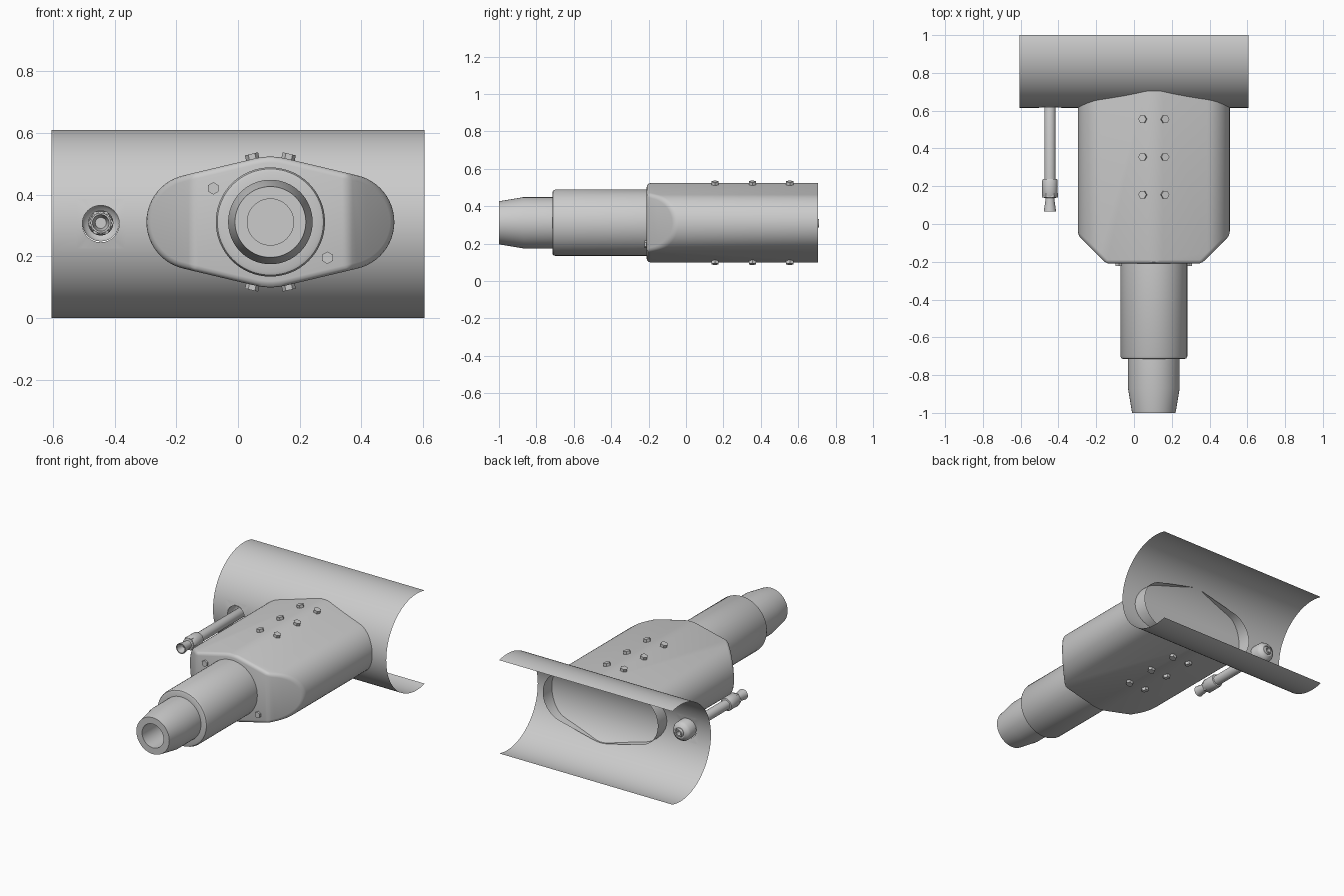
import bpy, bmesh, math
from mathutils import Vector, Matrix

if "Cube" in bpy.data.objects:
    bpy.data.objects.remove(bpy.data.objects["Cube"])

CX, CZ = 0.105, 0.311       # axis of body and nozzle
PX, PZ = -0.445, 0.308      # axis of side pipe
SR, SY, SZ = 0.305, 0.92, 0.305   # curved shell radius and centre

grey = bpy.data.materials.new("plain_grey")
grey.diffuse_color = (0.6, 0.6, 0.6, 1)
grey.use_nodes = True
grey.node_tree.nodes["Principled BSDF"].inputs["Base Color"].default_value = grey.diffuse_color


def finish(name, bm, recalc=True, angle=30):
    bmesh.ops.remove_doubles(bm, verts=bm.verts, dist=1e-5)
    if recalc:
        bmesh.ops.recalc_face_normals(bm, faces=bm.faces)
    me = bpy.data.meshes.new(name)
    bm.to_mesh(me)
    bm.free()
    me.materials.append(grey)
    ob = bpy.data.objects.new(name, me)
    bpy.context.collection.objects.link(ob)
    bpy.ops.object.select_all(action='DESELECT')
    ob.select_set(True)
    bpy.context.view_layer.objects.active = ob
    bpy.ops.object.shade_smooth_by_angle(angle=math.radians(angle))
    return ob


def lathe(name, x, z, profile, n=48):
    """Turn (radius, y) points around an axis parallel to y."""
    bm = bmesh.new()
    rings = []
    for r, y in profile:
        rings.append([bm.verts.new((x + r * math.cos(2 * math.pi * i / n), y,
                                    z + r * math.sin(2 * math.pi * i / n)))
                      for i in range(n)])
    for a, b in zip(rings, rings[1:]):
        for i in range(n):
            j = (i + 1) % n
            bm.faces.new((a[i], a[j], b[j], b[i]))
    bmesh.ops.dissolve_degenerate(bm, edges=bm.edges, dist=1e-6)
    return finish(name, bm)


# Curved shell: a sheet with a round hole for the pipe socket
def shell_point(x, t):
    return (x, SY - SR * math.cos(t), SZ + SR * math.sin(t))


HW, HR = 0.08, 0.06
th = math.asin(HW / SR)
t_end = math.acos((SY - 1.0) / SR)
rows = ([-t_end + (t_end - th) * i / 24 for i in range(24)]
        + [-th + th * i / 4 for i in range(9)]
        + [th + (t_end - th) * i / 24 for i in range(1, 25)])
cols = [-0.605, PX - HW, PX + HW, 0.605]
bm = bmesh.new()


def quad(pts):
    bm.faces.new([bm.verts.new(shell_point(*p)) for p in pts])


for x0, x1 in zip(cols, cols[1:]):
    for t0, t1 in zip(rows, rows[1:]):
        if x0 == cols[1] and abs(t0 + t1) / 2 < th:
            continue
        quad([(x0, t0), (x1, t0), (x1, t1), (x0, t1)])
square = []
for k in range(4):
    for i in range(8):
        p = Matrix.Rotation(k * math.pi / 2, 2) @ Vector((1, -1 + i / 4))
        square.append(p)
for p, q in zip(square, square[1:] + square[:1]):
    a, b = p.normalized() * HR, q.normalized() * HR
    quad([(PX + a.x, math.asin(a.y / SR)), (PX + HW * p.x, th * p.y),
          (PX + HW * q.x, th * q.y), (PX + b.x, math.asin(b.y / SR))])
finish("curved_shell", bm)

# Main body: hull of one large and two small circles, corners cut, open at the back
R, r, d = 0.212, 0.155, 0.247
tilt = math.degrees(math.asin((R - r) / d))
outline = []
for cx, rad, a0, a1, n in ((CX, R, 90 - tilt, 90 + tilt, 5),
                           (CX - d, r, 90 + tilt, 270 - tilt, 24),
                           (CX, R, 270 - tilt, 270 + tilt, 5),
                           (CX + d, r, 270 + tilt, 450 - tilt, 24)):
    for i in range(n + 1):
        a = math.radians(a0 + (a1 - a0) * i / n)
        outline.append((cx + rad * math.cos(a), CZ + rad * math.sin(a)))
bm = bmesh.new()
front = [bm.verts.new((x, -0.21, z)) for x, z in outline]
back = [bm.verts.new((x, 0.705, z)) for x, z in outline]
bm.faces.new(front)
for i in range(len(front)):
    j = (i + 1) % len(front)
    bm.faces.new((front[i], front[j], back[j], back[i]))
for s in (-1, 1):
    cut = bmesh.ops.bisect_plane(
        bm, geom=bm.verts[:] + bm.edges[:] + bm.faces[:], dist=1e-6,
        plane_co=(CX + s * (d + r), -0.06, CZ), plane_no=(s, -1, 0), clear_outer=True)
    edges = [e for e in cut["geom_cut"] if isinstance(e, bmesh.types.BMEdge)]
    bmesh.ops.contextual_create(bm, geom=edges)
bmesh.ops.recalc_face_normals(bm, faces=bm.faces)
sharp = [e for e in bm.edges if len(e.link_faces) == 2 and e.calc_face_angle() > 0.35]
bmesh.ops.bevel(bm, geom=sharp, offset=0.02, segments=3, profile=0.5, affect='EDGES')
finish("main_body", bm)

# Neck and hollow tapered nozzle
lathe("neck", CX, CZ, [(0.12, -0.715), (0.162, -0.715), (0.172, -0.711),
                       (0.177, -0.70), (0.177, -0.2)], 64)
lathe("nozzle", CX, CZ, [(0, -0.7), (0.075, -0.7), (0.075, -1), (0.115, -1),
                         (0.137, -0.87), (0.137, -0.7)], 64)

# Pipe socket behind the shell, pipe and its end fitting
lathe("pipe_socket", PX, PZ, [(0.06, 0.618), (0.06, 0.675), (0.052, 0.69),
                              (0.036, 0.70), (0.028, 0.70)], 32)
lathe("pipe", PX, PZ, [(0.03, 0.23), (0.03, 0.69), (0.022, 0.71),
                       (0.014, 0.71), (0.014, 0.66), (0, 0.66)], 24)
lathe("pipe_collar", PX, PZ, [(0.028, 0.24), (0.038, 0.237), (0.041, 0.23),
                              (0.041, 0.155), (0.034, 0.14), (0.02, 0.135)], 24)
lathe("pipe_tip", PX, PZ, [(0.024, 0.15), (0.024, 0.125), (0.033, 0.065),
                           (0.027, 0.065), (0.018, 0.11), (0, 0.11)], 24)
lathe("pipe_nut", PX, PZ, [(0, 0.141), (0.042, 0.141), (0.042, 0.165), (0, 0.165)], 6)


# Hexagonal bolts on top, bottom and front
def bolt(name, loc, normal, rad=0.022, height=0.03):
    bm = bmesh.new()
    rot = Vector(normal).to_track_quat('Z', 'Y').to_matrix().to_4x4()
    bmesh.ops.create_cone(bm, cap_ends=True, segments=6, radius1=rad, radius2=rad,
                          depth=height, matrix=Matrix.Translation(loc) @ rot)
    finish(name, bm)


ta = math.radians(tilt)
for up in (1, -1):
    for side in (-1, 1):
        for y in (0.155, 0.355, 0.555):
            n = Vector((side * math.sin(ta), 0, up * math.cos(ta)))
            spot = Vector((CX, y, CZ)) + n * R + Vector((side * 0.009, 0, 0))
            bolt("top_bolt" if up > 0 else "bottom_bolt", spot, n)
for x, z in ((-0.08, 0.42), (0.29, 0.195)):
    bolt("front_bolt", (x, -0.207, z), (0, -1, 0), 0.02)
